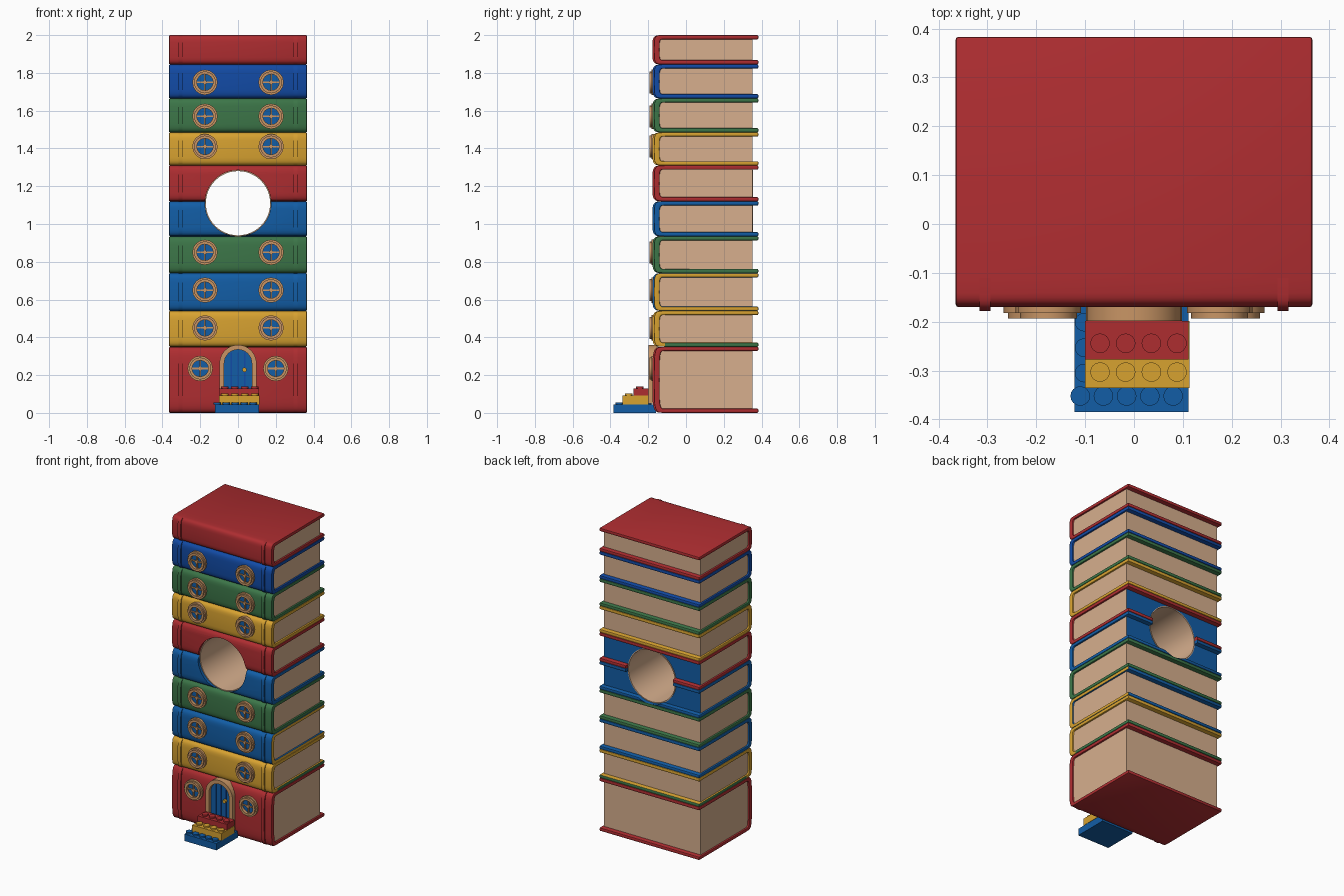
import bpy, bmesh
from math import sin, cos, pi, copysign

cube = bpy.data.objects.get("Cube")
if cube:
    bpy.data.objects.remove(cube, do_unlink=True)


def material(name, r, g, b):
    m = bpy.data.materials.new(name)
    m.use_nodes = True
    m.diffuse_color = (r, g, b, 1)
    m.node_tree.nodes["Principled BSDF"].inputs["Base Color"].default_value = (r, g, b, 1)
    return m


RED = material("red", 0.42, 0.026, 0.03)
BLUE = material("blue", 0.006, 0.11, 0.38)
DEEP = material("deep blue", 0.006, 0.07, 0.38)
GREEN = material("green", 0.045, 0.18, 0.065)
YELLOW = material("yellow", 0.68, 0.36, 0.03)
PAPER = material("paper", 0.68, 0.43, 0.27)
STONE = material("tan stone", 0.58, 0.3, 0.13)
parts = []


def prism(name, mat, axis, lo, hi, outer, inner=None, ring=False):
    """Extrude an outline, or the strip between two outlines, along an axis."""
    place = {"x": lambda u, v, t: (t, u, v),
             "y": lambda u, v, t: (u, t, v),
             "z": lambda u, v, t: (u, v, t)}[axis]
    bm = bmesh.new()
    vo = [bm.verts.new(place(u, v, lo)) for u, v in outer]
    if inner:
        vi = [bm.verts.new(place(u, v, lo)) for u, v in inner]
        n = len(vo)
        for i in range(n if ring else n - 1):
            j = (i + 1) % n
            bm.faces.new((vo[i], vo[j], vi[j], vi[i]))
    else:
        bm.faces.new(vo)
    ext = bmesh.ops.extrude_face_region(bm, geom=bm.faces[:], use_keep_orig=True)
    moved = [g for g in ext["geom"] if isinstance(g, bmesh.types.BMVert)]
    bmesh.ops.translate(bm, verts=moved, vec=place(0, 0, hi - lo))
    bmesh.ops.recalc_face_normals(bm, faces=bm.faces[:])
    me = bpy.data.meshes.new(name)
    bm.to_mesh(me)
    bm.free()
    me.materials.append(mat)
    ob = bpy.data.objects.new(name, me)
    bpy.context.collection.objects.link(ob)
    parts.append(ob)
    return ob


def circle(cx, cy, r, n=24):
    return [(cx + r * cos(2 * pi * i / n), cy + r * sin(2 * pi * i / n)) for i in range(n)]


def rect(u0, u1, v0, v1):
    return [(u0, v0), (u1, v0), (u1, v1), (u0, v1)]


def spine_curve(mid, half, depth, n=16):
    """Rounded book spine in the y-z plane, from bottom to top."""
    pts = []
    for i in range(n + 1):
        a = -pi / 2 + pi * i / n
        c, s = max(cos(a), 0), sin(a)
        pts.append((-0.11 - depth * c ** 0.4, mid + half * copysign(abs(s) ** 0.4, s)))
    return pts


def book_curve(mid, half, depth, back):
    return [(back, mid - half)] + spine_curve(mid, half, depth) + [(back, mid + half)]


def recolour(ob, mat, rule):
    ob.data.materials.append(mat)
    for p in ob.data.polygons:
        if rule(p):
            p.material_index = 1


def bevel(ob, width):
    m = ob.modifiers.new("soft edges", "BEVEL")
    m.width, m.segments, m.limit_method, m.angle_limit = width, 2, "ANGLE", 1.0


# Round opening through two of the books
HOLE_Z, HOLE_R = 1.11, 0.172
cutter = prism("hole_cutter", PAPER, "y", -0.6, 0.6, circle(0, HOLE_Z, HOLE_R + 0.003, 48))
cutter.hide_render = True
parts.remove(cutter)

# Stack of books: top height and cover colour
books = [(0.35, RED), (0.54, YELLOW), (0.74, BLUE), (0.935, GREEN), (1.12, BLUE),
         (1.31, RED), (1.485, YELLOW), (1.665, GREEN), (1.845, DEEP), (2.0, RED)]
z0 = 0.0
for k, (z1, mat) in enumerate(books):
    mid, half = (z0 + z1) / 2, (z1 - z0) / 2
    t = 0.022
    cover = prism(f"book_cover_{k + 1}", mat, "x", -0.365, 0.365,
                  book_curve(mid, half, 0.06, 0.383), book_curve(mid, half - t, 0.03, 0.383))
    pages = prism(f"book_pages_{k + 1}", PAPER, "x", -0.354, 0.354,
                  book_curve(mid, half - t + 0.001, 0.031, 0.352))
    if k == 1:
        recolour(cover, GREEN, lambda p: p.center.z < z0 + t and p.center.y > -0.1)
    if k == 2:
        recolour(cover, YELLOW, lambda p: p.normal.x > 0.9)
    bevel(cover, 0.006)
    # Raised bands across the spine
    for side, x in (("right", -0.305), ("left", 0.305)):
        prism(f"spine_band_{side}_{k + 1}", mat, "x", x - 0.011, x + 0.011,
              spine_curve(mid, half, 0.068), spine_curve(mid, half - 0.01, 0.05))
    if k in (4, 5):
        recolour(pages, BLUE, lambda p: p.normal.y > 0.9)
        for ob in (cover, pages):
            m = ob.modifiers.new("opening", "BOOLEAN")
            m.operation, m.solver, m.object = "DIFFERENCE", "EXACT", cutter
    z0 = z1

# Bake bevels and openings, then drop the cutter
deps = bpy.context.evaluated_depsgraph_get()
for ob in parts:
    if ob.modifiers:
        baked = bpy.data.meshes.new_from_object(ob.evaluated_get(deps))
        ob.modifiers.clear()
        ob.data = baked
bpy.data.objects.remove(cutter, do_unlink=True)
prism("hole_lining", PAPER, "y", -0.15, 0.356, circle(0, HOLE_Z, HOLE_R + 0.004, 48),
      circle(0, HOLE_Z, HOLE_R - 0.002, 48), True)


# Round windows with stepped frames and crossed bars
def window(name, x, z):
    prism(name + "_glass", BLUE, "y", -0.174, -0.15, circle(x, z, 0.05))
    prism(name + "_outer_frame", STONE, "y", -0.182, -0.15,
          circle(x, z, 0.067, 16), circle(x, z, 0.045, 16), True)
    prism(name + "_inner_frame", STONE, "y", -0.193, -0.15,
          circle(x, z, 0.058, 16), circle(x, z, 0.043, 16), True)
    prism(name + "_bar_upright", STONE, "y", -0.182, -0.17, rect(x - 0.004, x + 0.004, z - 0.045, z + 0.045))
    prism(name + "_bar_across", STONE, "y", -0.181, -0.17, rect(x - 0.045, x + 0.045, z - 0.004, z + 0.004))
    prism(name + "_boss", STONE, "y", -0.185, -0.17, circle(x, z, 0.011, 12))


for i, z in enumerate((0.235, 0.45, 0.65, 0.85, 1.41, 1.57, 1.75)):
    x = 0.2 if i == 0 else 0.175
    window(f"window_left_{i + 1}", x, z)
    window(f"window_right_{i + 1}", -x, z)


# Arched door with a frame, plank grooves and a knob
def arch(w, bottom, spring, n=16):
    curve = [(w * cos(pi * i / n), spring + w * sin(pi * i / n)) for i in range(n + 1)]
    return [(w, bottom)] + curve + [(-w, bottom)]


prism("door_frame", STONE, "y", -0.198, -0.15, arch(0.098, 0.05, 0.262), arch(0.073, 0.05, 0.262))
prism("door", BLUE, "y", -0.178, -0.15, arch(0.074, 0.05, 0.262))
for i, x in enumerate((-0.036, 0, 0.036)):
    prism(f"door_groove_{i + 1}", DEEP, "y", -0.181, -0.17, rect(x - 0.003, x + 0.003, 0.1, 0.32))
prism("door_knob", YELLOW, "y", -0.195, -0.17, circle(0.034, 0.228, 0.012, 12))

# Studded block steps: colour, x range, front, height range
steps = [("lower", BLUE, -0.122, 0.112, -0.385, 0.0, 0.045),
         ("middle", YELLOW, -0.1, 0.114, -0.336, 0.045, 0.092),
         ("upper", RED, -0.1, 0.112, -0.277, 0.092, 0.13)]
for name, mat, xa, xb, front, za, zb in steps:
    prism(f"{name}_step", mat, "z", za, zb, rect(xa, xb, front, -0.16 if name == "lower" else -0.198))
    count = 5 if name == "lower" else 4
    for i in range(count):
        x = (0.08 if name == "lower" else 0.088) - 0.0525 * i + (0.052 - 0.047) * (count - 4) * i
        prism(f"{name}_step_stud_{i + 1}", mat, "z", zb, zb + 0.01, circle(x, front + 0.033, 0.02, 16))
for i in range(3):
    prism(f"side_stud_{i + 1}", BLUE, "z", 0.045, 0.055, circle(-0.102, -0.305 + 0.052 * i, 0.019, 16))

# Smooth rounded surfaces while keeping crisp edges
bpy.ops.object.select_all(action="DESELECT")
for ob in parts:
    ob.select_set(True)
bpy.context.view_layer.objects.active = parts[0]
bpy.ops.object.shade_smooth_by_angle(angle=0.7)
